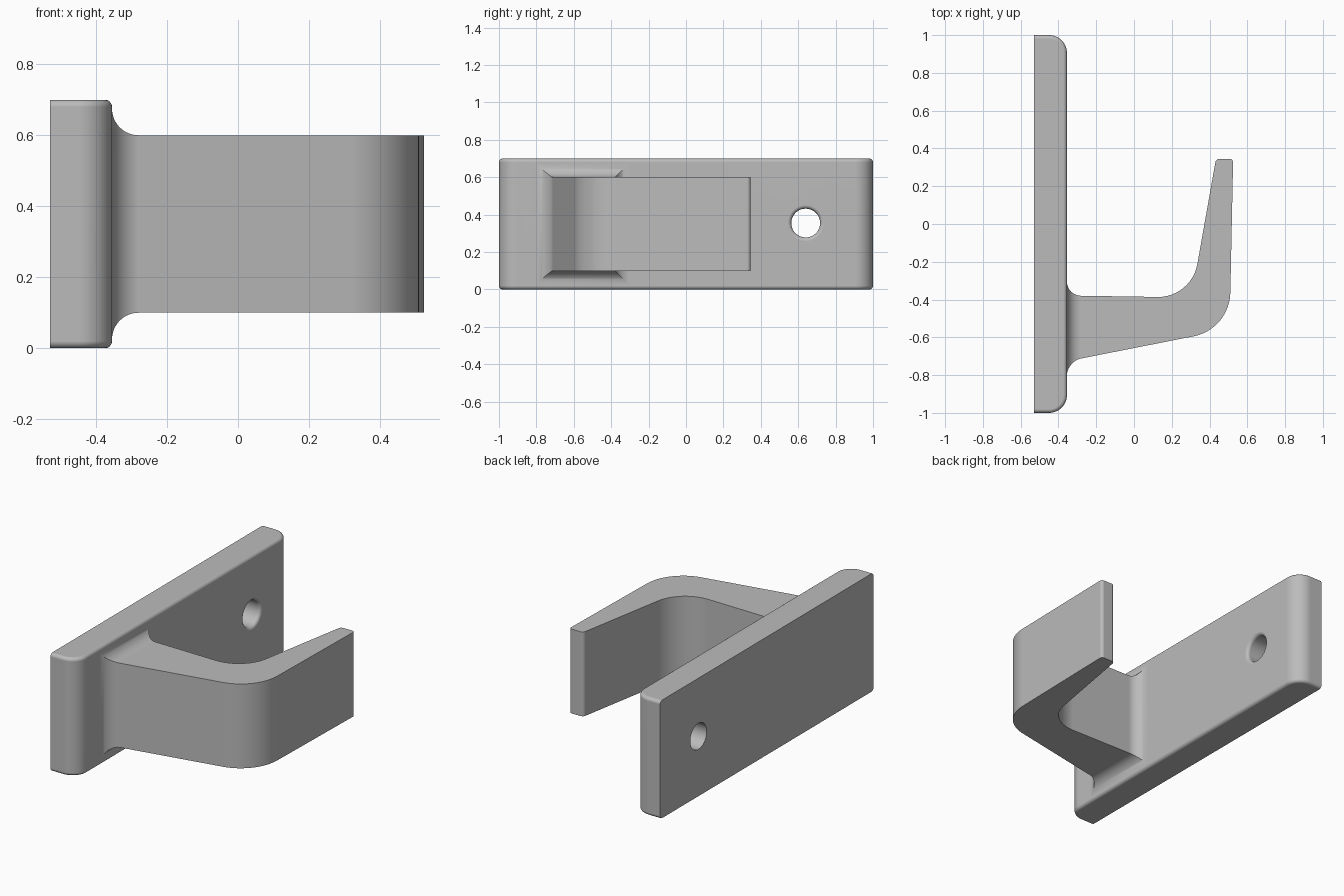
import bpy
import bmesh
from math import sin, cos, pi, tan
from mathutils import Vector

cube = bpy.data.objects.get("Cube")
if cube:
    bpy.data.objects.remove(cube, do_unlink=True)

grey = bpy.data.materials.new("light grey")
grey.use_nodes = True
grey.diffuse_color = (0.5, 0.5, 0.5, 1)
grey.node_tree.nodes["Principled BSDF"].inputs["Base Color"].default_value = (0.5, 0.5, 0.5, 1)

BACK, FACE, HEIGHT = -0.53, -0.355, 0.70   # plate back, plate front, plate height
ROOT = 0.075                               # fillet radius where the arm meets the plate
LOW, HIGH = 0.10, 0.60                     # arm bottom and top


def rounded(corners, steps=12):
    """2D outline from (x, y, radius) corners."""
    out = []
    for i, (x, y, r) in enumerate(corners):
        p = Vector((x, y))
        if r == 0:
            out.append(p)
            continue
        a = (Vector(corners[i - 1][:2]) - p).normalized()
        b = (Vector(corners[(i + 1) % len(corners)][:2]) - p).normalized()
        half = a.angle(b) / 2
        centre = p + (a + b).normalized() * (r / sin(half))
        start = p + a * (r / tan(half)) - centre
        end = p + b * (r / tan(half)) - centre
        sweep = pi - 2 * half
        for k in range(steps + 1):
            t = k / steps
            out.append(centre + (start * sin((1 - t) * sweep) + end * sin(t * sweep)) / sin(sweep))
    return out


def loft(bm, rings, cap_start=True, cap_end=True):
    rows = [[bm.verts.new(p) for p in ring] for ring in rings]
    n = len(rows[0])
    for a, b in zip(rows, rows[1:]):
        for i in range(n):
            j = (i + 1) % n
            bm.faces.new((a[i], a[j], b[j], b[i]))
    if cap_start:
        bm.faces.new(rows[0][::-1])
    if cap_end:
        bm.faces.new(rows[-1])


def finish(bm, name):
    bmesh.ops.remove_doubles(bm, verts=bm.verts, dist=0.0001)
    bmesh.ops.recalc_face_normals(bm, faces=bm.faces)
    mesh = bpy.data.meshes.new(name)
    bm.to_mesh(mesh)
    bm.free()
    mesh.materials.append(grey)
    obj = bpy.data.objects.new(name, mesh)
    bpy.context.collection.objects.link(obj)
    return obj


def combine(target, other, operation):
    mod = target.modifiers.new(operation, 'BOOLEAN')
    mod.operation, mod.solver, mod.object = operation, 'EXACT', other
    bpy.context.view_layer.objects.active = target
    bpy.ops.object.modifier_apply(modifier=mod.name)
    bpy.data.objects.remove(other, do_unlink=True)


# Wall plate: flat back, round ends, small fillet along top and bottom
def plate_ring(z, inset):
    front, end = FACE - inset, 1 - inset
    r = 0.095 - inset
    outline = rounded([(BACK, -end, 0), (front, -end, r), (front, end, r), (BACK, end, 0)])
    return [(p.x, p.y, z) for p in outline]


EDGE = 0.02
angles = [k / 6 * pi / 2 for k in range(7)]
lower = [(EDGE * (1 - sin(t)), EDGE * (1 - cos(t))) for t in reversed(angles)]
levels = lower + [(HEIGHT - z, d) for z, d in reversed(lower)]
bm = bmesh.new()
loft(bm, [plate_ring(z, d) for z, d in levels])
plate = finish(bm, "hook_bracket")

# Screw hole with a softened front rim
bm = bmesh.new()
stations = [(BACK - 0.1, 0.077)]
stations += [(FACE - EDGE * (1 - sin(t)), 0.077 + EDGE * (1 - cos(t))) for t in angles]
stations.append((FACE + 0.05, 0.077 + EDGE))
loft(bm, [[(x, 0.64 + r * cos(k * pi / 24), 0.355 + r * sin(k * pi / 24)) for k in range(48)]
          for x, r in stations])
combine(plate, finish(bm, "hole_cutter"), 'DIFFERENCE')

# Hook arm: bent tapering bar
start = FACE + ROOT
y_front, y_back = -0.712, -0.38
outline = rounded([(start, y_front, 0), (0.506, -0.557, 0.24), (0.525, 0.345, 0.018),
                   (0.434, 0.345, 0.022), (0.304, -0.389, 0.21), (start, y_back, 0)])
bm = bmesh.new()
loft(bm, [[(p.x, p.y, z) for p in outline] for z in (LOW, HIGH)])
hidden = [f for f in bm.faces if all(abs(v.co.x - start) < 0.001 for v in f.verts)]
bmesh.ops.delete(bm, geom=hidden, context='FACES_ONLY')


# Mitred fillet flaring from the arm into the plate
def root_ring(x, grow):
    front = y_front + (x - start) * 0.2 - grow
    back = y_back + grow
    return [(x, front, LOW - grow), (x, back, LOW - grow),
            (x, back, HIGH + grow), (x, front, HIGH + grow)]


rings = [root_ring(FACE + ROOT * (1 - sin(t)), ROOT * (1 - cos(t)))
         for t in [k / 12 * pi / 2 for k in range(13)]]
rings.append(root_ring(FACE - 0.05, ROOT))
loft(bm, rings, cap_start=False)
combine(plate, finish(bm, "hook_arm"), 'UNION')

# Smooth the fillets while keeping hard edges
bpy.ops.object.select_all(action='DESELECT')
plate.select_set(True)
bpy.context.view_layer.objects.active = plate
bpy.ops.object.shade_smooth_by_angle(angle=pi / 6)
weighted = plate.modifiers.new("even_shading", 'WEIGHTED_NORMAL')
weighted.keep_sharp = True
